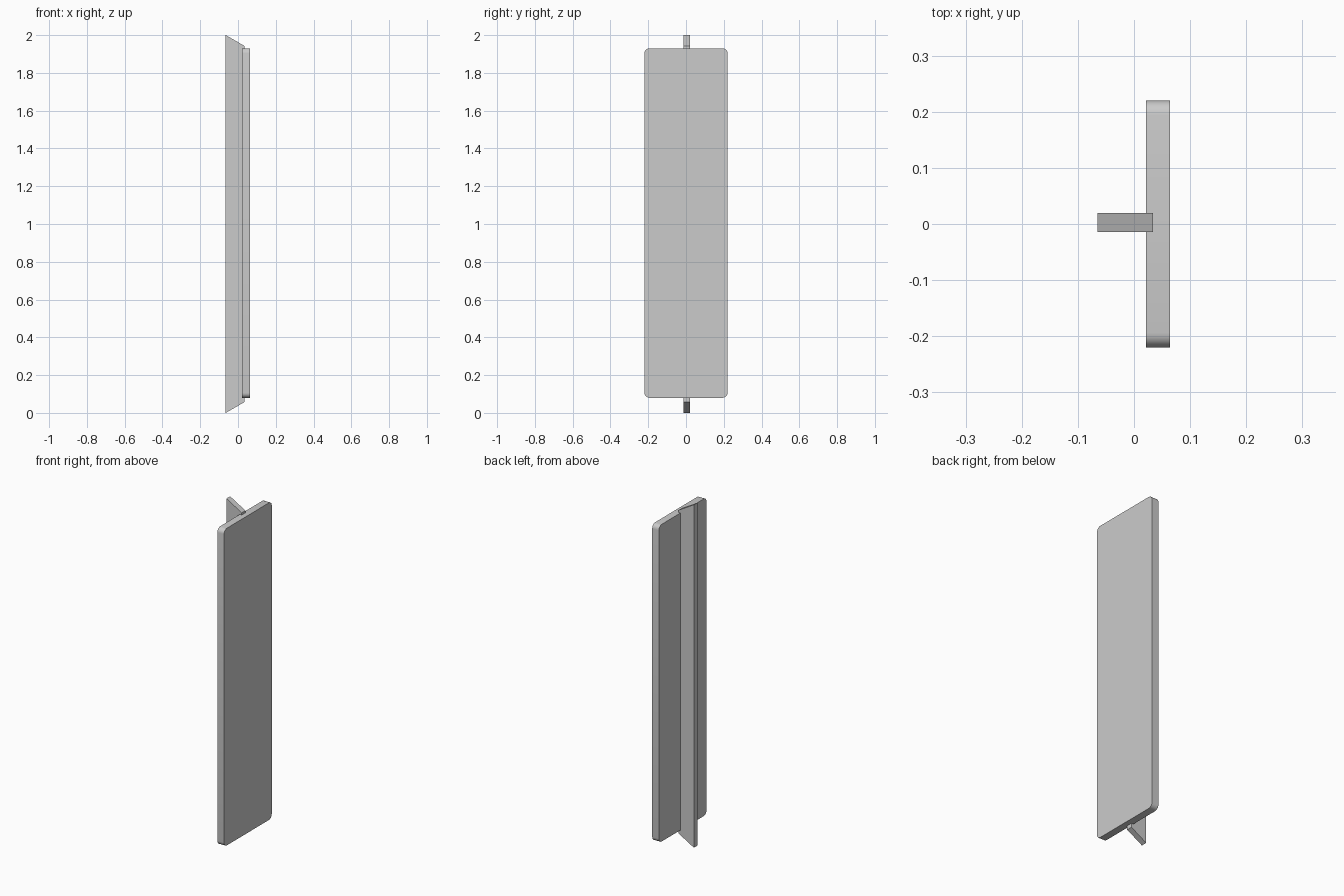
import bpy
import bmesh
from math import cos, sin, pi, radians
from mathutils import Vector

cube = bpy.data.objects.get("Cube")
if cube:
    bpy.data.objects.remove(cube, do_unlink=True)

grey = bpy.data.materials.new("light_grey")
grey.use_nodes = True
colour = (0.6, 0.6, 0.6, 1)
grey.diffuse_color = colour
grey.node_tree.nodes["Principled BSDF"].inputs["Base Color"].default_value = colour


def extrude_profile(name, points, direction):
    """Make a solid by pushing a flat outline along a direction."""
    bm = bmesh.new()
    face = bm.faces.new([bm.verts.new(p) for p in points])
    result = bmesh.ops.extrude_face_region(bm, geom=[face], use_keep_orig=True)
    moved = [g for g in result["geom"] if isinstance(g, bmesh.types.BMVert)]
    bmesh.ops.translate(bm, verts=moved, vec=Vector(direction))
    bmesh.ops.recalc_face_normals(bm, faces=bm.faces)
    mesh = bpy.data.meshes.new(name)
    bm.to_mesh(mesh)
    bm.free()
    mesh.materials.append(grey)
    obj = bpy.data.objects.new(name, mesh)
    bpy.context.collection.objects.link(obj)
    return obj


# Flat panel with rounded corners
half_width, bottom, top, radius, steps = 0.22, 0.08, 1.93, 0.026, 5
corners = [(half_width, top), (-half_width, top),
           (-half_width, bottom), (half_width, bottom)]
outline = []
for i, (y, z) in enumerate(corners):
    cy = y - radius if y > 0 else y + radius
    cz = z - radius if z == top else z + radius
    for s in range(steps + 1):
        a = (i + s / steps) * pi / 2
        outline.append((0.021, cy + radius * cos(a), cz + radius * sin(a)))
panel = extrude_profile("panel", outline, (0.043, 0, 0))

# Upright fin with slanted ends, set into the back of the panel
fin_profile = [(-0.065, -0.014, 0), (0.034, -0.014, 0.057),
               (0.034, -0.014, 1.943), (-0.065, -0.014, 2)]
fin = extrude_profile("fin", fin_profile, (0, 0.034, 0))

# Smooth rim, crisp edges
bpy.ops.object.select_all(action="DESELECT")
panel.select_set(True)
bpy.context.view_layer.objects.active = panel
bpy.ops.object.shade_smooth_by_angle(angle=radians(30))
